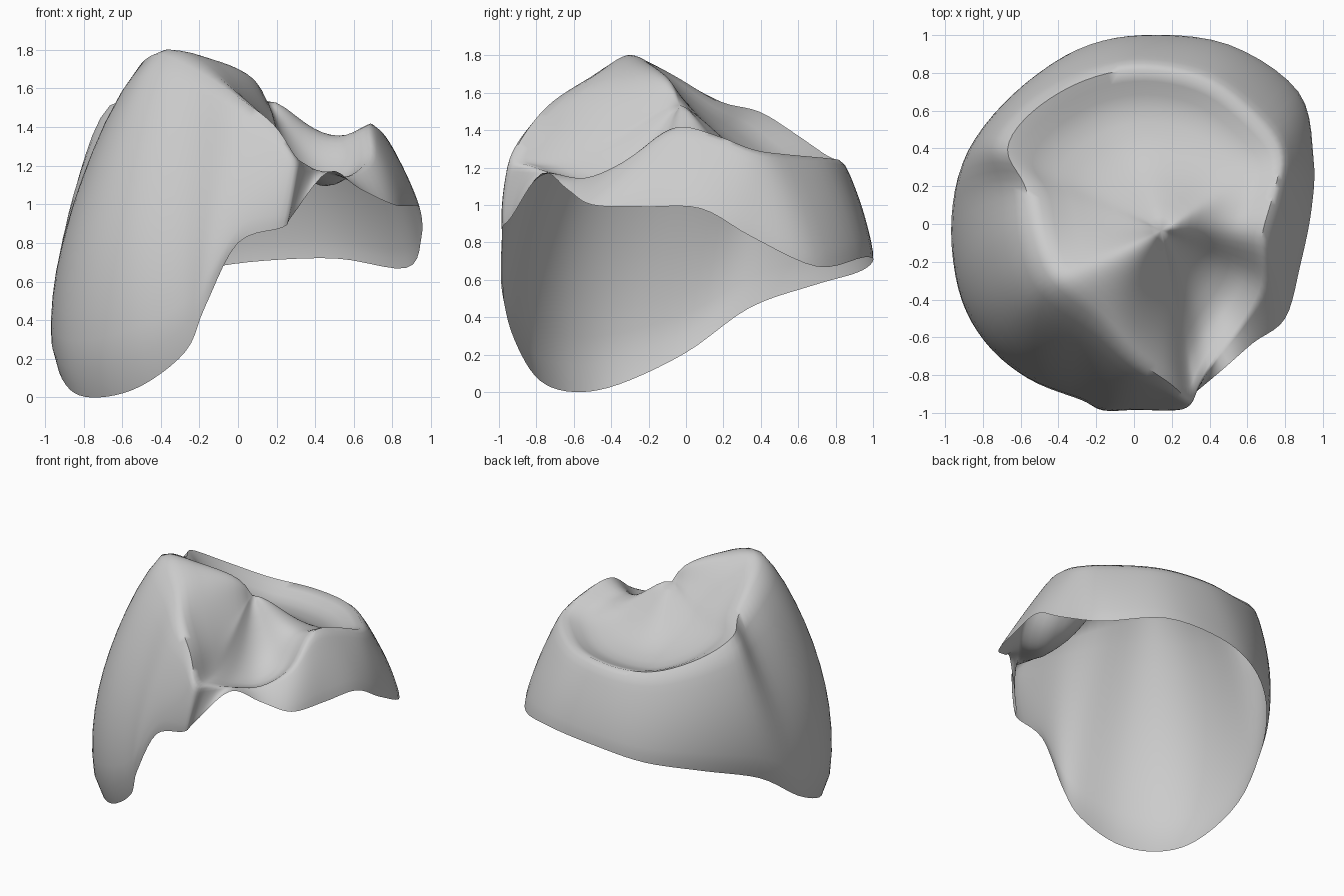
import bpy
import bmesh
import math
from mathutils import Vector

STEPS = 5          # columns between two neighbouring stations
WALL_ROWS = 12     # rows from the lower rim up to the crest
BASIN_ROWS = 12    # rows from the crest in to the middle
CENTRE = Vector((.15, -.03, 1.62))

cube = bpy.data.objects.get("Cube")
if cube:
    bpy.data.objects.remove(cube, do_unlink=True)

# Lower open edge, running from the front lobe round the left, back and right
RIM = [
    (.23, -.98, .88), (0, -.98, .8), (-.17, -.97, .47), (-.27, -.9, .24),
    (-.5, -.78, .06), (-.72, -.6, 0), (-.87, -.36, .04), (-.94, 0, .21),
    (-.86, .34, .45), (-.62, .68, .57), (-.3, .92, .64), (.05, 1, .7),
    (.5, .95, .72), (.87, .7, .67), (.95, .35, .83), (.94, .08, .98),
    (.88, -.22, .99), (.8, -.5, 1), (.63, -.63, 1.08), (.47, -.77, 1.17),
    (.28, -.93, .94),
]

# Top ridge above each rim station
CREST = [
    (.3, -.94, 1.26), (.19, -.85, 1.43), (0, -.71, 1.58), (-.2, -.5, 1.71),
    (-.39, -.34, 1.81), (-.48, -.21, 1.78), (-.53, -.02, 1.7), (-.57, .2, 1.58),
    (-.68, .4, 1.53), (-.55, .6, 1.4), (-.27, .77, 1.28), (.05, .83, 1.26),
    (.4, .75, 1.27), (.68, .52, 1.29), (.78, .36, 1.31), (.74, .15, 1.39),
    (.68, -.07, 1.43), (.68, -.32, 1.25), (.57, -.53, 1.15), (.44, -.7, 1.17),
    (.35, -.85, 1.22),
]

# Surface height halfway between the ridge and the middle
BASIN = [1.3, 1.39, 1.54, 1.7, 1.75, 1.69, 1.58, 1.47, 1.38, 1.29,
         1.22, 1.21, 1.22, 1.27, 1.32, 1.36, 1.35, 1.2, 1.15, 1.18, 1.25]


def closed_spline(points):
    """Smooth closed curve passing through every point."""
    count = len(points)
    result = []
    for i in range(count):
        a, b, c, d = (Vector(points[(i + k) % count]) for k in (-1, 0, 1, 2))
        for step in range(STEPS):
            t = step / STEPS
            tangent = (c - a) * t
            bend = (a * 2 - b * 5 + c * 4 - d) * t ** 2
            twist = (b * 3 - a - c * 3 + d) * t ** 3
            result.append(b + (tangent + bend + twist) / 2)
    return result


def wall_point(low, high, t):
    """Outer wall, bulging more where it is taller."""
    point = low.lerp(high, t)
    outward = Vector((point.x, point.y, 0)).normalized()
    height = high.z - low.z
    bulge = .055 * height ** 2 + .02 * height
    swell = max(0, math.sin(math.pi * t ** .9)) ** .75
    return point + outward * bulge * swell


def basin_point(crest, middle, t):
    """Curve from the ridge through the basin to the centre."""
    start = crest * (1 - t) * (1 - 2 * t)
    return start + middle * 4 * t * (1 - t) + CENTRE * t * (2 * t - 1)


rim = closed_spline(RIM)
crest = closed_spline(CREST)
middles = []
for point, height in zip(CREST, BASIN):
    middle = Vector(point).lerp(CENTRE, .5)
    middle.z = height
    middles.append(middle)
middle = closed_spline(middles)

# Loft the outer wall and the upper surface as one open shell
bm = bmesh.new()
rows = []
for row in range(WALL_ROWS + 1):
    t = row / WALL_ROWS
    rows.append([bm.verts.new(wall_point(a, b, t)) for a, b in zip(rim, crest)])
for row in range(1, BASIN_ROWS):
    t = row / BASIN_ROWS
    rows.append([bm.verts.new(basin_point(a, b, t))
                 for a, b in zip(crest, middle)])

columns = len(rim)
for lower, upper in zip(rows, rows[1:]):
    for i in range(columns):
        j = (i + 1) % columns
        bm.faces.new((lower[j], lower[i], upper[i], upper[j]))
tip = bm.verts.new(CENTRE)
for i in range(columns):
    bm.faces.new((rows[-1][(i + 1) % columns], rows[-1][i], tip))


def soften(first_row, passes):
    """Relax the surface from the given row in to the centre."""
    verts = [v for row in rows[first_row:] for v in row] + [tip]
    for _ in range(passes):
        bmesh.ops.smooth_vert(bm, verts=verts, factor=.5, use_axis_x=True,
                              use_axis_y=True, use_axis_z=True)


# Round the crest a little and the middle of the basin more
soften(WALL_ROWS - 1, 2)
soften(WALL_ROWS + 4, 8)

mesh = bpy.data.meshes.new("crown_shell")
bm.to_mesh(mesh)
bm.free()
shell = bpy.data.objects.new("crown_shell", mesh)
bpy.context.collection.objects.link(shell)

# Plain grey surface
grey = bpy.data.materials.new("plain_grey")
grey.use_nodes = True
colour = (.6, .6, .6, 1)
grey.diffuse_color = colour
grey.node_tree.nodes["Principled BSDF"].inputs["Base Color"].default_value = colour
mesh.materials.append(grey)

bpy.ops.object.select_all(action="DESELECT")
shell.select_set(True)
bpy.context.view_layer.objects.active = shell
bpy.ops.object.shade_smooth_by_angle(angle=math.radians(60))
